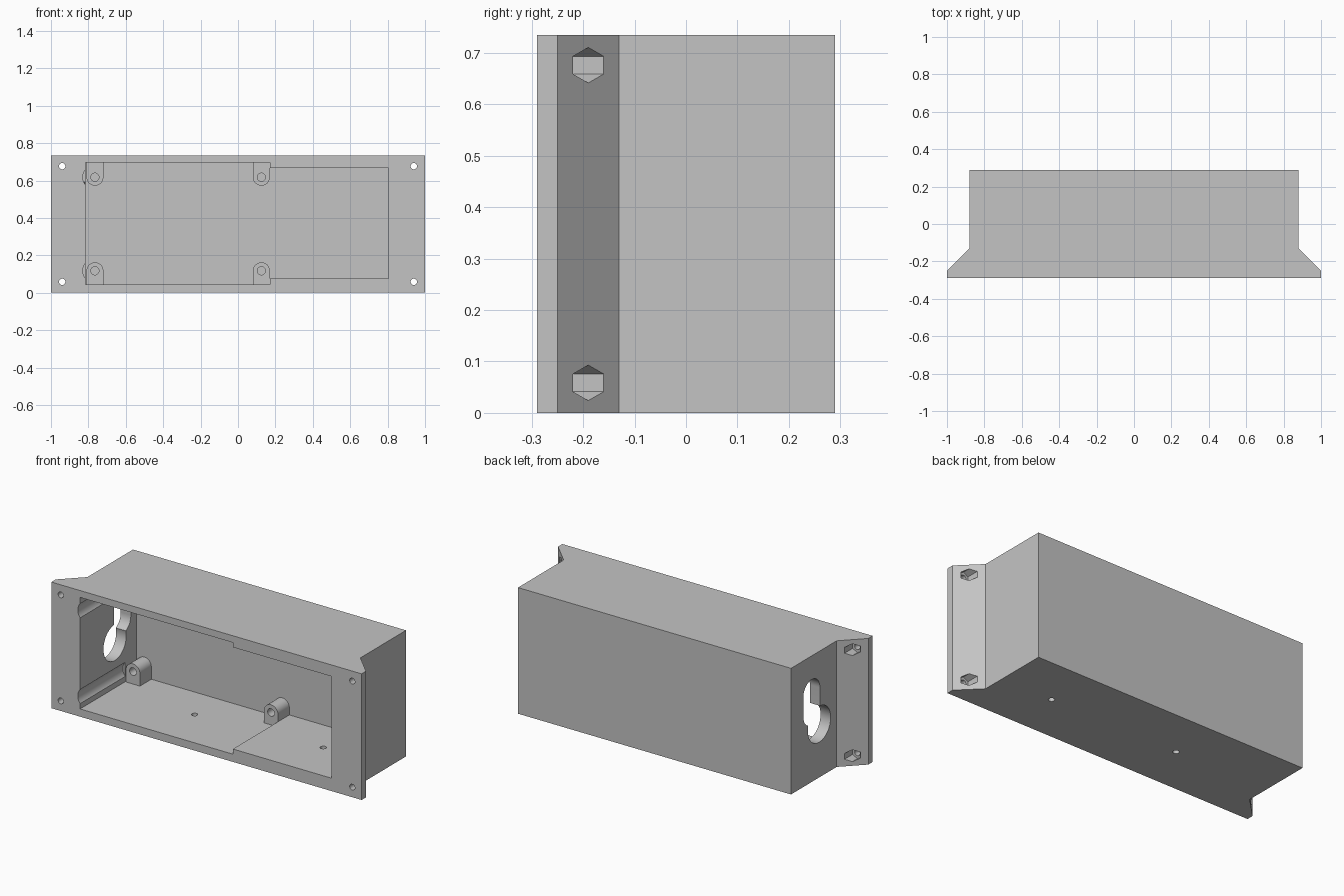
import bpy
import bmesh
import math
from mathutils import Matrix, Vector

cube = bpy.data.objects.get("Cube")
if cube:
    bpy.data.objects.remove(cube, do_unlink=True)

grey = bpy.data.materials.new("plain grey")
grey.use_nodes = True
COLOUR = (0.55, 0.55, 0.55, 1)
grey.diffuse_color = COLOUR
grey.node_tree.nodes["Principled BSDF"].inputs["Base Color"].default_value = COLOUR

HEIGHT = 0.735
MID = HEIGHT / 2
FRONT, BACK = -0.29, 0.29
INNER_BACK = 0.23
BOSS_FRONT = 0.125


def finish(bm, name):
    bmesh.ops.recalc_face_normals(bm, faces=bm.faces)
    mesh = bpy.data.meshes.new(name)
    bm.to_mesh(mesh)
    bm.free()
    mesh.materials.append(grey)
    obj = bpy.data.objects.new(name, mesh)
    bpy.context.collection.objects.link(obj)
    return obj


def box(name, low, high):
    low, high = Vector(low), Vector(high)
    bm = bmesh.new()
    bmesh.ops.create_cube(bm, size=1)
    bmesh.ops.scale(bm, vec=high - low, verts=bm.verts)
    bmesh.ops.translate(bm, vec=(low + high) / 2, verts=bm.verts)
    return finish(bm, name)


def rod(name, start, end, radius, sides=48):
    """Cylinder between two points."""
    start, end = Vector(start), Vector(end)
    axis = end - start
    turn = Vector((0, 0, 1)).rotation_difference(axis).to_matrix().to_4x4()
    bm = bmesh.new()
    bmesh.ops.create_cone(bm, cap_ends=True, segments=sides, radius1=radius,
                          radius2=radius, depth=axis.length,
                          matrix=Matrix.Translation((start + end) / 2) @ turn)
    return finish(bm, name)


def prism(name, outline, depth):
    """Flat outline in x and y, raised from z = 0."""
    bm = bmesh.new()
    face = bm.faces.new([bm.verts.new((x, y, 0)) for x, y in outline])
    top = bmesh.ops.extrude_face_region(bm, geom=[face])["geom"]
    bmesh.ops.translate(bm, vec=(0, 0, depth),
                        verts=[v for v in top if isinstance(v, bmesh.types.BMVert)])
    return finish(bm, name)


def combine(target, tool, operation="DIFFERENCE"):
    """Apply a boolean and remove the tool."""
    mod = target.modifiers.new("boolean", "BOOLEAN")
    mod.operation, mod.solver, mod.object = operation, "EXACT", tool
    bpy.context.view_layer.objects.active = target
    bpy.ops.object.modifier_apply(modifier=mod.name)
    bpy.data.objects.remove(tool, do_unlink=True)


def smooth(obj):
    bpy.ops.object.select_all(action="DESELECT")
    obj.select_set(True)
    bpy.context.view_layer.objects.active = obj
    bpy.ops.object.shade_smooth_by_angle(angle=math.radians(25))


# Housing with flared mounting flanges
half = [(1, FRONT), (1, -0.25), (0.88, -0.13), (0.88, BACK)]
housing = prism("housing", half + [(-x, y) for x, y in reversed(half)], HEIGHT)

# Stepped cavity: a tall bay and a shallower bay
combine(housing, box("tall_bay", (-0.815, -0.4, 0.045), (0.17, INNER_BACK, 0.695)))
combine(housing, box("low_bay", (0.1, -0.4, 0.075), (0.805, INNER_BACK, 0.668)))

# Screw holes with hexagonal nut pockets behind the flanges
for side in (-1, 1):
    for z in (0.0585, HEIGHT - 0.0585):
        x = side * 0.94
        combine(housing, rod("screw_hole", (x, -0.4, z), (x, -0.1, z), 0.017, 32))
        combine(housing, rod("nut_pocket", (x, -0.235, z), (x, -0.1, z), 0.0345, 6))

# Clearance grooves along the side wall
for up in (-1, 1):
    z = MID + up * 0.25
    combine(housing, rod("groove", (-0.765, -0.4, z), (-0.765, BOSS_FRONT, z), 0.065))

# Keyhole-shaped cable opening: round hole joined to an offset slot
combine(housing, rod("round_opening", (-0.95, 0.03, 0.31), (-0.7, 0.03, 0.31), 0.105))
slot = box("slot", (-0.95, 0.023, 0.41), (-0.7, 0.177, 0.52))
for z in (0.41, 0.52):
    combine(slot, rod("slot_end", (-0.95, 0.1, z), (-0.7, 0.1, z), 0.077), "UNION")
combine(housing, slot)

# Small holes through the floor
for x in (-0.28, 0.55):
    combine(housing, rod("floor_hole", (x, 0, -0.1), (x, 0, 0.2), 0.017, 32))
smooth(housing)

# Round-ended screw bosses at the back of the tall bay
for x, place in ((-0.765, "right"), (0.125, "centre")):
    for up, level in ((-1, "lower"), (1, "upper")):
        z = MID + up * 0.25
        edge = MID + up * 0.33
        boss = box(f"{level}_{place}_boss", (x - 0.045, BOSS_FRONT, min(z, edge)),
                   (x + 0.045, INNER_BACK + 0.005, max(z, edge)))
        combine(boss, rod("boss_end", (x, BOSS_FRONT, z),
                          (x, INNER_BACK + 0.005, z), 0.045), "UNION")
        combine(boss, rod("boss_hole", (x, 0, z), (x, 0.215, z), 0.022, 32))
        smooth(boss)
